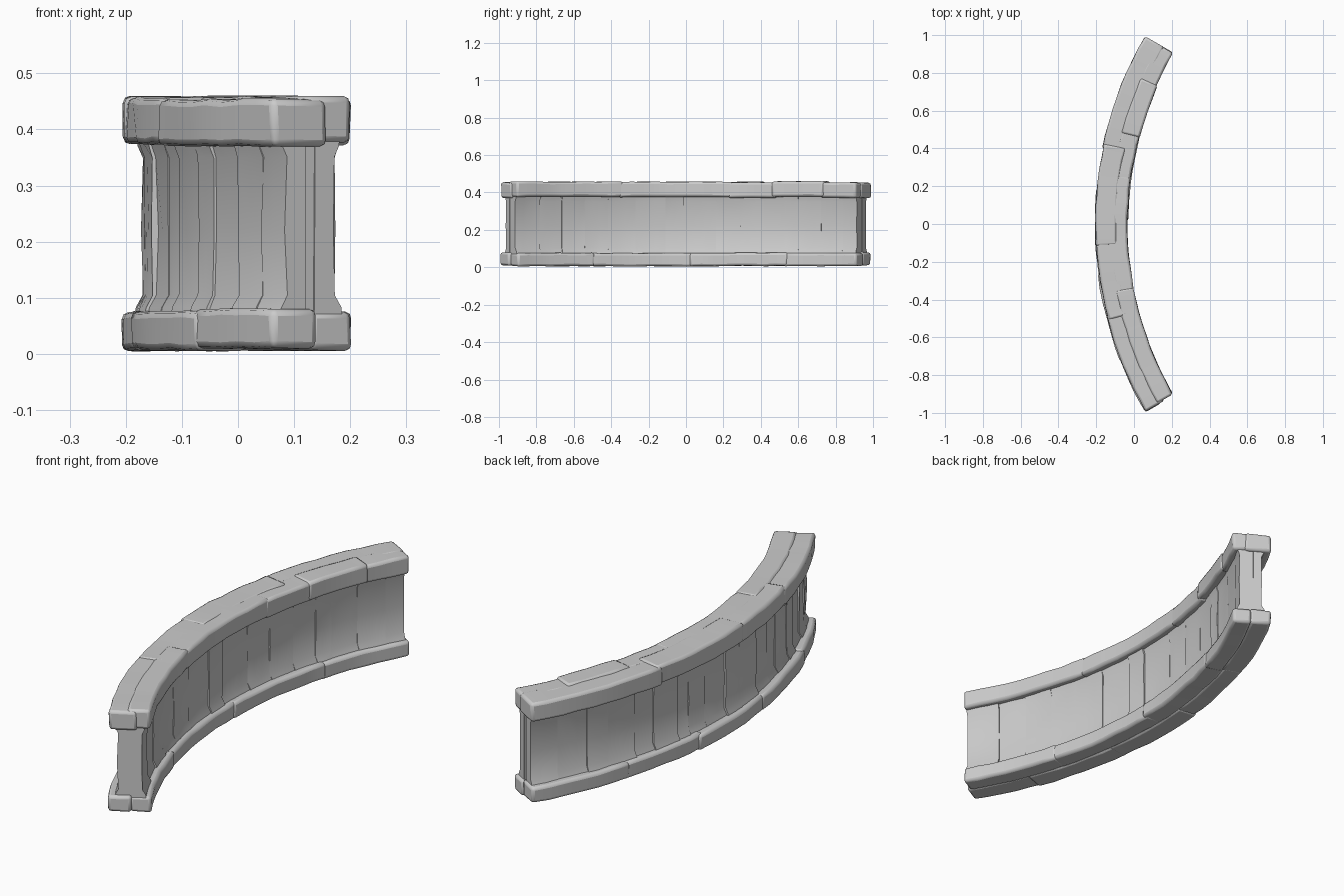
import bpy, bmesh, math, random
from mathutils import Vector

random.seed(4)
CENTER_X = 1.78

cube = bpy.data.objects.get("Cube")
if cube:
    bpy.data.objects.remove(cube)

stone = bpy.data.materials.new("grey_stone")
stone.use_nodes = True
GREY = (0.6, 0.6, 0.6, 1)
stone.diffuse_color = GREY
stone.node_tree.nodes["Principled BSDF"].inputs["Base Color"].default_value = GREY
stone.node_tree.nodes["Principled BSDF"].inputs["Roughness"].default_value = 0.8


def polar(radius, angle, z):
    return Vector((CENTER_X - radius * math.cos(angle), radius * math.sin(angle), z))


def sweep(name, profile, start, end, steps, jitter, bevel):
    """Sweep a closed (radius, z) profile along the arc, with hand-hewn wobble."""
    bm = bmesh.new()
    rings = []
    for i in range(steps + 1):
        angle = math.radians(start + (end - start) * i / steps)
        rings.append([bm.verts.new(polar(r + random.uniform(-jitter, jitter), angle,
                                         z + random.uniform(-jitter, jitter) * 0.7))
                      for r, z in profile])
    count = len(profile)
    for a, b in zip(rings, rings[1:]):
        for j in range(count):
            k = (j + 1) % count
            bm.faces.new((a[j], a[k], b[k], b[j]))
    bm.faces.new(rings[0])
    bm.faces.new(rings[-1])
    bmesh.ops.recalc_face_normals(bm, faces=bm.faces)
    mesh = bpy.data.meshes.new(name)
    bm.to_mesh(mesh)
    bm.free()
    obj = bpy.data.objects.new(name, mesh)
    bpy.context.collection.objects.link(obj)
    mesh.materials.append(stone)
    if bevel:
        mod = obj.modifiers.new("worn_edges", "BEVEL")
        mod.width = bevel
        mod.segments = 2
        mod.limit_method = "ANGLE"
        mod.angle_limit = math.radians(45)
    bpy.ops.object.select_all(action="DESELECT")
    obj.select_set(True)
    bpy.context.view_layer.objects.active = obj
    bpy.ops.object.shade_smooth_by_angle(angle=math.radians(35))
    return obj


def stone_row(name, r0, r1, z0, z1, seams, jitter=0.003):
    """A row of curved stones that overlap a little at the seams."""
    for i, (a, b) in enumerate(zip(seams, seams[1:])):
        grow = random.uniform(-0.004, 0.004)
        low, high = (r0 + grow, r1) if r0 < 1.85 else (r0, r1 + grow)
        lift = random.uniform(-0.003, 0.003)
        box = [(low, z0 + lift), (high, z0 + lift), (high, z1 + lift), (low, z1 + lift)]
        first = a if i == 0 else a - 0.4
        last = b if i == len(seams) - 2 else b + 0.4
        sweep(f"{name}_{i + 1}", box, first, last, max(3, round((b - a) / 2)), jitter, 0.012)


# Capping rail: inner and outer rows of stones
stone_row("top_rail_outer", 1.87, 1.986, 0.373, 0.456, [-30, -14.5, -3, 12, 30])
stone_row("top_rail_inner", 1.813, 1.91, 0.375, 0.456, [-29.8, -11, 7.5, 15, 23.5, 29.9])

# Footing rail: two rows meeting along a groove
stone_row("bottom_rail_outer", 1.893, 1.986, 0.008, 0.078, [-30.1, -21, -8, 5, 17, 29.9])
stone_row("bottom_rail_inner", 1.813, 1.899, 0.008, 0.078, [-29.7, -16, 1, 17, 30])

# Solid core behind the facing slabs, closing every joint
sweep("wall_core", [(1.858, 0.04), (1.94, 0.04), (1.94, 0.42), (1.858, 0.42)],
      -29.5, 29.5, 24, 0, 0)


def facing(name, face, core, seams):
    """Upright slabs on one wall face, flaring into the rails."""
    out = 1 if face > core else -1
    for i, (a, b) in enumerate(zip(seams, seams[1:])):
        r = face + out * random.uniform(-0.006, 0.005)
        belly = r + out * random.uniform(-0.003, 0.004)
        profile = [(core, 0.05), (r + out * 0.018, 0.05), (r + out * 0.012, 0.083),
                   (r, 0.105), (belly, 0.22), (r, 0.35),
                   (r + out * 0.008, 0.372), (r + out * 0.012, 0.4), (core, 0.4)]
        sweep(f"{name}_{i + 1}", profile, a, b, max(2, round((b - a) / 1.5)), 0.0018, 0)


facing("inner_slab", 1.851, 1.89,
       [-29.6, -25, -21, -17, -13, -8.4, -3.4, -0.4, 5, 9, 13, 16.6, 19, 23, 27, 29.6])
facing("outer_slab", 1.947, 1.91,
       [-29.6, -27, -24, -20.5, -18, -14, -11.5, -8, -4, -1, 3, 6, 8, 12, 15, 19, 22, 26, 29.6])
